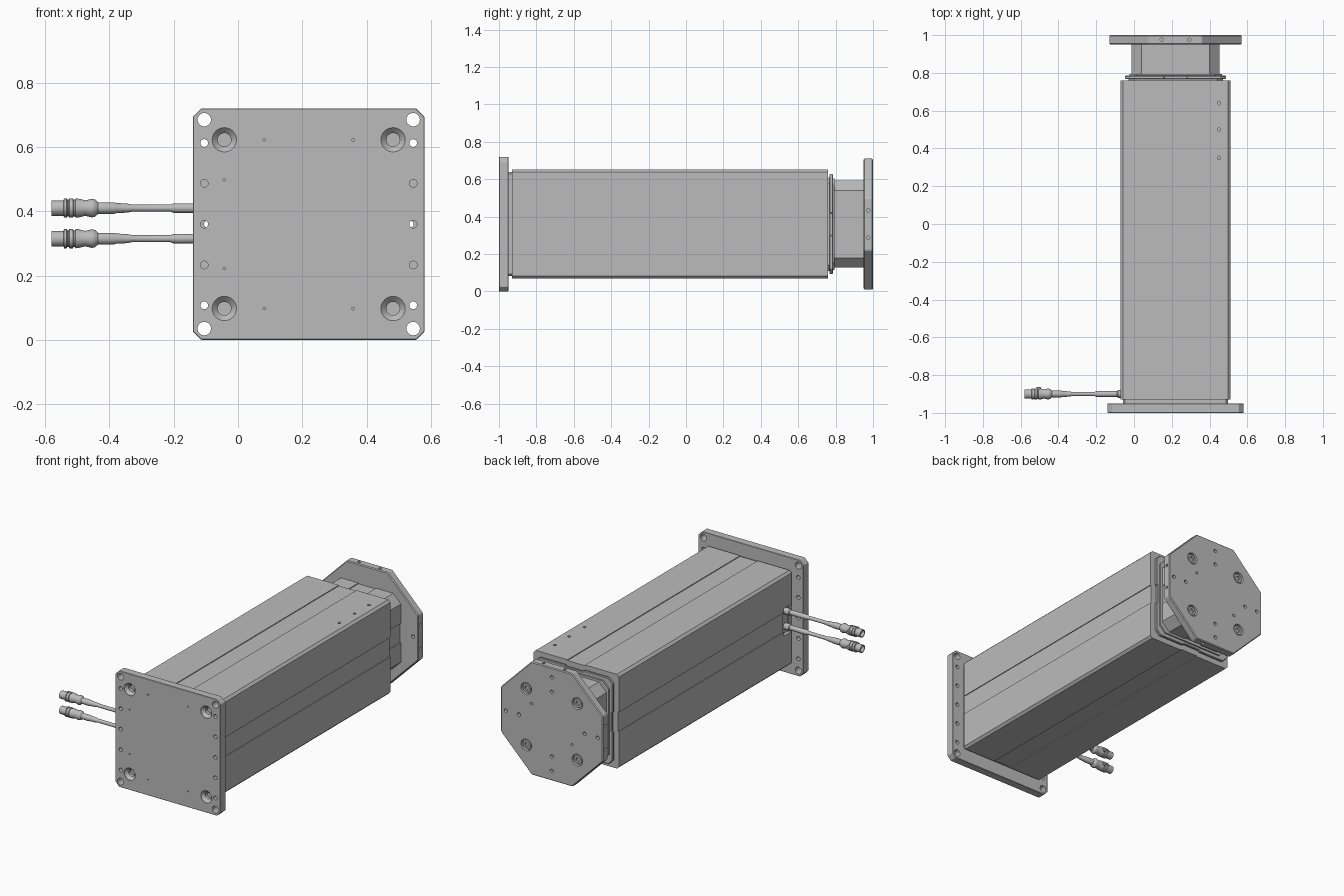
import bpy, bmesh, math
from mathutils import Vector, Matrix

if "Cube" in bpy.data.objects:
    bpy.data.objects.remove(bpy.data.objects["Cube"])

CX, CZ = 0.22, 0.36          # long axis of the actuator
FRONT, BACK = Vector((0, -1, 0)), Vector((0, 1, 0))

grey = bpy.data.materials.new("machined_grey")
grey.use_nodes = True
grey.diffuse_color = (0.5, 0.5, 0.5, 1)
grey.node_tree.nodes["Principled BSDF"].inputs["Base Color"].default_value = (0.5, 0.5, 0.5, 1)


def finish(name, bm, smooth=False):
    bmesh.ops.recalc_face_normals(bm, faces=bm.faces)
    mesh = bpy.data.meshes.new(name)
    bm.to_mesh(mesh)
    bm.free()
    obj = bpy.data.objects.new(name, mesh)
    bpy.context.collection.objects.link(obj)
    mesh.materials.append(grey)
    if smooth:
        bpy.ops.object.select_all(action="DESELECT")
        obj.select_set(True)
        bpy.context.view_layer.objects.active = obj
        bpy.ops.object.shade_smooth_by_angle(angle=math.radians(35))
    return obj


def add_lathe(bm, profile, origin, axis, seg=24):
    """Revolve (radius, distance) pairs around an axis and cap both ends."""
    turn = Vector(axis).to_track_quat("Z", "Y")
    rings = []
    for r, t in profile:
        ring = []
        for i in range(seg):
            a = math.tau * i / seg
            p = Vector((r * math.cos(a), r * math.sin(a), t))
            ring.append(bm.verts.new(Vector(origin) + turn @ p))
        rings.append(ring)
    for a, b in zip(rings, rings[1:]):
        for i in range(seg):
            j = (i + 1) % seg
            bm.faces.new((a[i], a[j], b[j], b[i]))
    bm.faces.new(rings[0])
    bm.faces.new(rings[-1])


def add_box(bm, center, size):
    m = Matrix.Translation(center) @ Matrix.Diagonal((*size, 1))
    bmesh.ops.create_cube(bm, size=1, matrix=m)


def prism(name, half, chamfer, y0, y1, groove=0.0, depth=0.0):
    """Square section with cut corners and an optional shallow channel on each side."""
    side = [(-half + chamfer, half)]
    if groove:
        side += [(-groove, half), (-groove, half - depth), (groove, half - depth), (groove, half)]
    side.append((half - chamfer, half))
    bm = bmesh.new()
    section = []
    for k in range(4):
        for x, z in side:
            for _ in range(k):
                x, z = z, -x
            section.append(bm.verts.new((CX + x, y0, CZ + z)))
    face = bm.faces.new(section)
    out = bmesh.ops.extrude_face_region(bm, geom=[face])
    moved = [g for g in out["geom"] if isinstance(g, bmesh.types.BMVert)]
    bmesh.ops.translate(bm, vec=(0, y1 - y0, 0), verts=moved)
    return finish(name, bm)


def bake(obj):
    deps = bpy.context.evaluated_depsgraph_get()
    mesh = bpy.data.meshes.new_from_object(obj.evaluated_get(deps))
    obj.modifiers.clear()
    obj.data = mesh


def soften(obj, width):
    mod = obj.modifiers.new("edge_bevel", "BEVEL")
    mod.width, mod.segments = width, 1
    bake(obj)


def cut(obj, bm):
    cutter = finish("cutter", bm)
    cutter.hide_render = True
    mod = obj.modifiers.new("holes", "BOOLEAN")
    mod.operation, mod.solver, mod.object = "DIFFERENCE", "EXACT", cutter
    bake(obj)
    bpy.data.objects.remove(cutter)


def drill(bm, x, z, r, y, axis, depth):
    """Plain hole sunk along an axis from just outside the face at y."""
    add_lathe(bm, [(r, -0.01), (r, depth)], (CX + x, y, CZ + z), axis, 20)


SIGNS = [(sx, sz) for sx in (-1, 1) for sz in (-1, 1)]

# Front mounting plate with its bolt pattern
plate = prism("mounting_plate", 0.36, 0.025, -1.0, -0.95)
soften(plate, 0.002)
holes = bmesh.new()
for sx, sz in SIGNS:
    drill(holes, sx * 0.325, sz * 0.325, 0.021, -1, BACK, 0.07)
    for z in (0.2525, 0.127):
        drill(holes, sx * 0.325, sz * z, 0.012, -1, BACK, 0.07)
    add_lathe(holes, [(0.038, -0.005), (0.038, 0.003), (0.021, 0.02), (0.021, 0.04)],
              (CX + sx * 0.2625, -1, CZ + sz * 0.2625), BACK)
    drill(holes, sx * 0.138, sz * 0.2625, 0.004, -1, BACK, 0.02)
for s in (-1, 1):
    drill(holes, s * 0.325, 0, 0.012, -1, BACK, 0.07)
    drill(holes, -0.2625, s * 0.138, 0.004, -1, BACK, 0.02)
cut(plate, holes)

# Long housing with a shallow channel on each side
prism("housing_foot", 0.278, 0.01, -0.955, -0.92)
housing = prism("housing", 0.292, 0.014, -0.93, 0.76, 0.06, 0.005)
holes = bmesh.new()
for y in (0.64, 0.5, 0.35):
    add_lathe(holes, [(0.009, -0.01), (0.009, 0.02)], (0.45, y, CZ + 0.292), (0, 0, -1), 16)
add_box(holes, (-0.075, -0.9, CZ), (0.05, 0.09, 0.17))
cut(housing, holes)

# Stepped collar and sliding neck
prism("collar_gasket", 0.25, 0.03, 0.755, 0.772)
soften(prism("collar", 0.267, 0.03, 0.768, 0.785, 0.06, 0.008), 0.003)
prism("collar_lip", 0.245, 0.04, 0.78, 0.795)
prism("neck", 0.232, 0.052, 0.79, 0.955, 0.06, 0.005)

# Octagonal output flange
flange = prism("output_flange", 0.35, 0.21, 0.95, 1.0)
soften(flange, 0.005)
holes = bmesh.new()
for sx, sz in SIGNS:
    drill(holes, sx * 0.175, sz * 0.175, 0.036, 1, FRONT, 0.02)
for s in (-1, 1):
    drill(holes, s * 0.315, 0, 0.011, 1, FRONT, 0.07)
    drill(holes, s * 0.225, 0, 0.011, 1, FRONT, 0.02)
    drill(holes, 0, s * 0.29, 0.011, 1, FRONT, 0.02)
    drill(holes, 0, s * 0.2, 0.011, 1, FRONT, 0.02)
    drill(holes, s * 0.14, s * 0.09, 0.008, 1, FRONT, 0.02)
    for t in (-0.073, 0.073):
        add_lathe(holes, [(0.009, -0.01), (0.009, 0.015)],
                  (CX + t, 0.975, CZ + s * 0.35), (0, 0, -s), 16)
        add_lathe(holes, [(0.009, -0.01), (0.009, 0.015)],
                  (CX + s * 0.35, 0.975, CZ + t), (-s, 0, 0), 16)
cut(flange, holes)

# Socket screws sunk in the flange
screws = bmesh.new()
for sx, sz in SIGNS:
    add_lathe(screws, [(0.027, -0.022), (0.027, -0.006), (0.014, -0.006), (0.014, -0.016)],
              (CX + sx * 0.175, 1, CZ + sz * 0.175), BACK, 18)
finish("flange_screws", screws, True)

# Two cables with plugs, revolved around x
cable_profile = [
    (0.02, 0.04), (0.02, 0.085), (0.015, 0.09), (0.015, 0.2), (0.011, 0.21),
    (0.011, 0.33), (0.014, 0.345), (0.016, 0.38), (0.018, 0.385), (0.018, 0.435),
    (0.027, 0.445), (0.029, 0.455), (0.024, 0.475), (0.029, 0.495), (0.03, 0.505),
    (0.026, 0.507), (0.026, 0.512), (0.03, 0.514), (0.03, 0.525), (0.026, 0.527),
    (0.026, 0.531), (0.03, 0.533), (0.03, 0.541), (0.024, 0.543), (0.024, 0.58),
    (0.019, 0.58), (0.019, 0.56)]
for name, z in (("upper_cable", 0.41), ("lower_cable", 0.315)):
    bm = bmesh.new()
    add_lathe(bm, cable_profile, (0, -0.9, z), (-1, 0, 0))
    add_lathe(bm, [(0.012, 0), (0.012, 0.034), (0.008, 0.038)], (-0.505, -0.9, z), BACK, 16)
    finish(name, bm, True)
